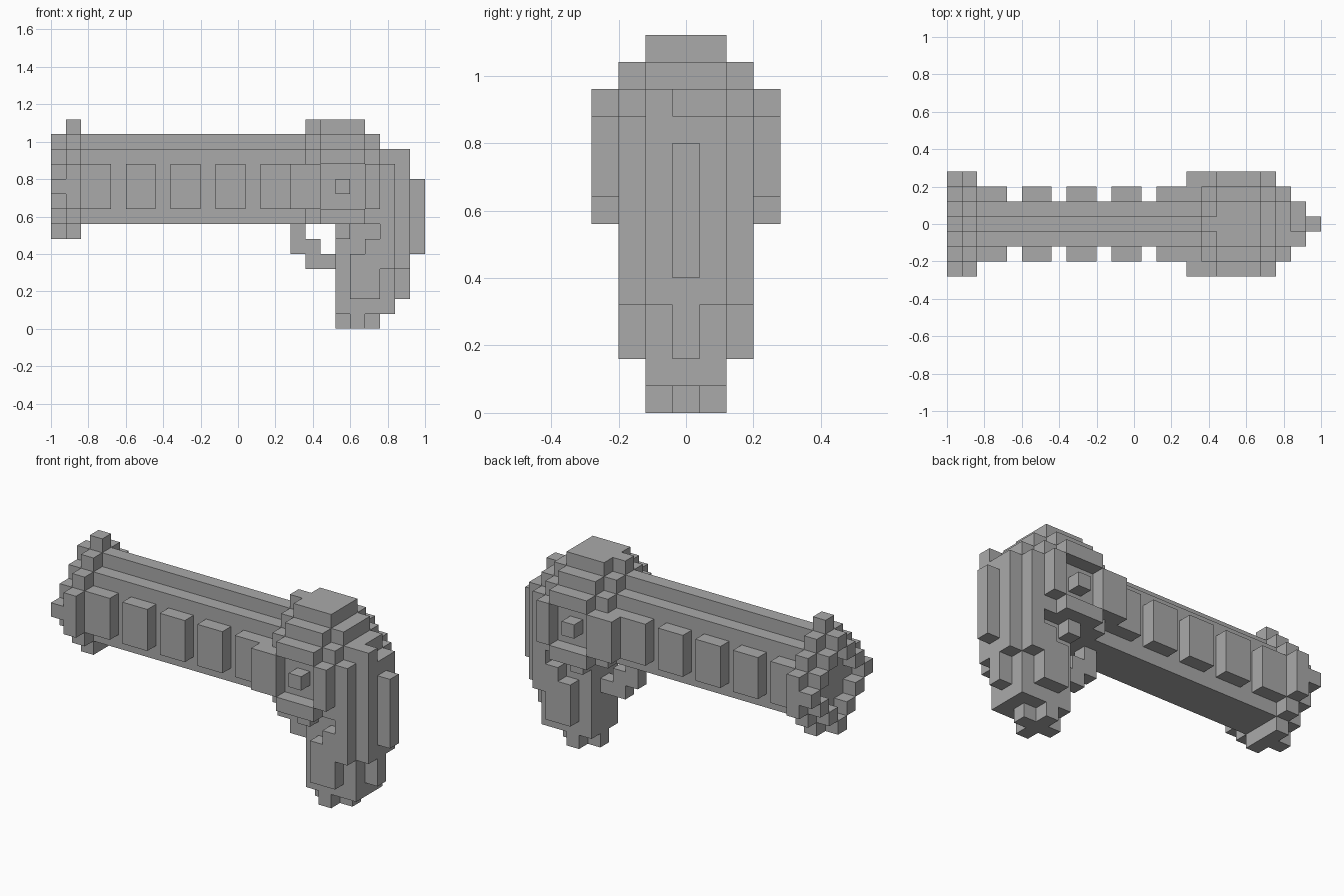
import bpy, bmesh
from mathutils import Vector

if "Cube" in bpy.data.objects:
    bpy.data.objects.remove(bpy.data.objects["Cube"])

U = 0.08                      # edge of one block
grey = bpy.data.materials.new("plain_grey")
grey.use_nodes = True
COLOUR = (0.4, 0.4, 0.4, 1)
grey.diffuse_color = COLOUR
grey.node_tree.nodes["Principled BSDF"].inputs["Base Color"].default_value = COLOUR
used = set()                  # blocks already taken by earlier parts


def block(x0, x1, y0, y1, z0, z1):
    """All cells in an inclusive block range."""
    return {(x, y, z) for x in range(x0, x1 + 1)
            for y in range(y0, y1 + 1) for z in range(z0, z1 + 1)}


def core(x0, x1, half, z0, z1):
    """Block centred on the middle plane."""
    return block(x0, x1, -half, half, z0, z1)


def sides(x0, x1, y, z0, z1):
    """Mirrored pair of one-block-thick plates."""
    return block(x0, x1, y, y, z0, z1) | block(x0, x1, -y, -y, z0, z1)


def build(name, cells):
    """Outer skin of a set of cells, merged into large flat faces."""
    cells = cells - used
    used.update(cells)
    bm = bmesh.new()
    for c in cells:
        mid = Vector(c) + Vector((0.5, 0, 0.5))
        for axis in range(3):
            for s in (-1, 1):
                n = list(c)
                n[axis] += s
                if tuple(n) in cells:
                    continue
                d, a, b = Vector(), Vector(), Vector()
                d[axis] = s / 2
                a[(axis + 1) % 3] = 0.5
                b[(axis + 2) % 3] = s / 2
                quad = (-a - b, a - b, a + b, b - a)
                bm.faces.new([bm.verts.new((mid + d + q) * U - Vector((1, 0, 0)))
                              for q in quad])
    bmesh.ops.remove_doubles(bm, verts=bm.verts, dist=0.001)
    bmesh.ops.dissolve_limit(bm, angle_limit=0.01, verts=bm.verts, edges=bm.edges)
    mesh = bpy.data.meshes.new(name)
    bm.to_mesh(mesh)
    bm.free()
    mesh.materials.append(grey)
    obj = bpy.data.objects.new(name, mesh)
    bpy.context.collection.objects.link(obj)


# Muzzle: hollow diamond at the tip, rounded disc behind it, sight on top
build("muzzle_tip", {(0, y, z) for y in range(-3, 4) for z in range(6, 13)
                     if abs(y) + abs(z - 9) == 3})
build("muzzle_disc", core(1, 1, 3, 8, 10) | core(1, 1, 2, 7, 11) | core(1, 1, 1, 6, 12))
build("front_sight", core(1, 1, 0, 13, 13))

# Barrel with top rib and evenly spaced side plates
build("barrel", core(2, 16, 1, 7, 11))
build("barrel_rib", core(2, 16, 0, 12, 12))
for n in range(5):
    x = 2 + 3 * n
    build(f"barrel_plate_{n + 1}", sides(x, x + 1, 2, 8, 10))

# Receiver: rounded body, cap, rear sight
build("receiver", core(17, 21, 2, 7, 11) | core(16, 16, 2, 8, 10) | core(22, 22, 2, 7, 10)
      | core(22, 22, 1, 7, 11) | core(18, 20, 2, 12, 12) | core(17, 21, 1, 12, 12))
build("receiver_cap", core(18, 20, 1, 13, 13))
build("rear_sight", core(17, 17, 0, 13, 13))

# Raised side rings, each with a knob in the recess
build("side_rings", sides(18, 20, 3, 11, 11) | sides(18, 20, 3, 7, 7)
      | sides(16, 17, 3, 8, 10) | sides(21, 21, 3, 8, 10))
build("side_knobs", sides(19, 19, 3, 9, 9))

# Grip, its stepped side panels, back strap and foot
build("grip", core(19, 22, 1, 1, 6))
build("grip_panels", sides(20, 21, 2, 2, 4) | sides(21, 21, 2, 5, 5)
      | sides(22, 22, 2, 4, 6) | sides(19, 19, 2, 6, 6))
build("back_strap", core(23, 23, 1, 4, 10) | core(23, 23, 0, 2, 3))
build("hammer", block(23, 23, -1, -1, 11, 11))
build("back_spine", core(24, 24, 0, 5, 9))
build("grip_foot", core(19, 21, 0, 0, 0) | core(20, 20, 1, 0, 0))

# Trigger guard
build("trigger_guard", core(16, 16, 0, 5, 6) | core(17, 17, 0, 4, 5) | core(18, 18, 0, 4, 4))
